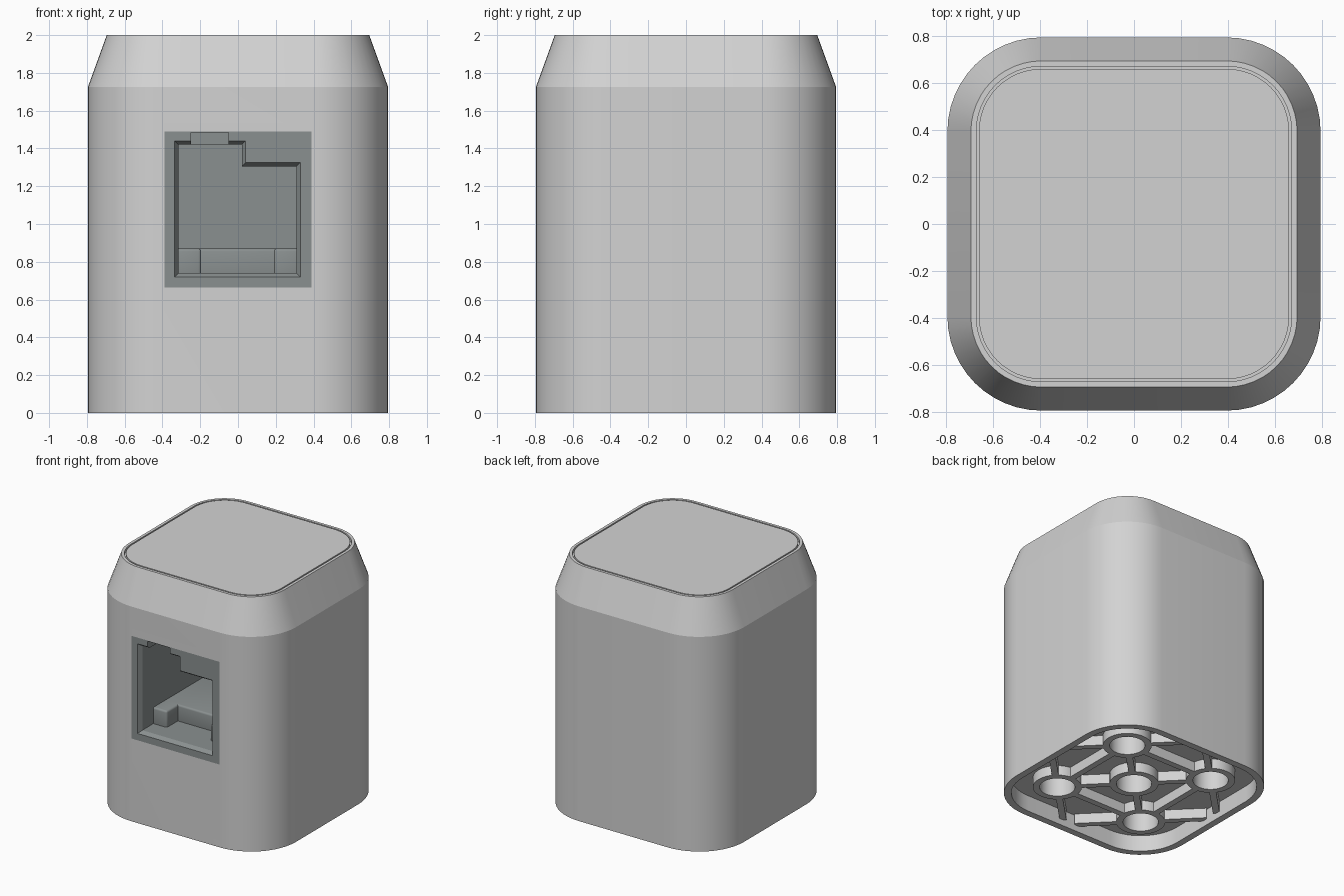
import bpy, bmesh, math
from mathutils import Matrix, Vector

if "Cube" in bpy.data.objects:
    bpy.data.objects.remove(bpy.data.objects["Cube"])


def material(name, col):
    m = bpy.data.materials.new(name)
    m.diffuse_color = (*col, 1)
    m.use_nodes = True
    m.node_tree.nodes["Principled BSDF"].inputs["Base Color"].default_value = m.diffuse_color
    return m


SHELL = material("light grey plastic", (0.65, 0.65, 0.65))
PORT = material("dark grey plastic", (0.255, 0.28, 0.28))


def finish(bm, name, mat):
    bmesh.ops.recalc_face_normals(bm, faces=bm.faces[:])
    me = bpy.data.meshes.new(name)
    bm.to_mesh(me)
    bm.free()
    me.materials.append(mat)
    ob = bpy.data.objects.new(name, me)
    bpy.context.collection.objects.link(ob)
    return ob


def loft(loops, name, mat, closed=False):
    """Skin a list of equal-length point loops; cap the ends unless closed."""
    bm = bmesh.new()
    rings = [[bm.verts.new(p) for p in lp] for lp in loops]
    n = len(rings[0])
    pairs = list(zip(rings, rings[1:]))
    if closed:
        pairs.append((rings[-1], rings[0]))
    for a, b in pairs:
        for i in range(n):
            j = (i + 1) % n
            bm.faces.new((a[i], a[j], b[j], b[i]))
    if not closed:
        bm.faces.new(rings[0])
        bm.faces.new(rings[-1])
    return finish(bm, name, mat)


def box(lo, hi, name, mat):
    bm = bmesh.new()
    lo, hi = Vector(lo), Vector(hi)
    bmesh.ops.create_cube(bm, size=1, matrix=Matrix.Translation((lo + hi) / 2)
                          @ Matrix.Diagonal((*(hi - lo), 1)))
    return finish(bm, name, mat)


def circle(c, r, z, n=40):
    return [(c[0] + r * math.cos(2 * math.pi * i / n),
             c[1] + r * math.sin(2 * math.pi * i / n), z) for i in range(n)]


def rounded(r, z, c=0.395, n=12):
    """Rounded square whose corner centres sit at +-c."""
    pts = []
    for q, (sx, sy) in enumerate(((1, 1), (-1, 1), (-1, -1), (1, -1))):
        for i in range(n + 1):
            a = math.pi / 2 * (q + i / n)
            pts.append((sx * c + r * math.cos(a), sy * c + r * math.sin(a), z))
    return pts


def apply(ob, mod):
    bpy.context.view_layer.objects.active = ob
    bpy.ops.object.modifier_apply(modifier=mod.name)


def cut(ob, cutter):
    m = ob.modifiers.new("cut", 'BOOLEAN')
    m.operation, m.solver, m.object = 'DIFFERENCE', 'EXACT', cutter
    apply(ob, m)
    bpy.data.objects.remove(cutter)


def smooth(ob, deg=15):
    bpy.ops.object.select_all(action='DESELECT')
    ob.select_set(True)
    bpy.context.view_layer.objects.active = ob
    bpy.ops.object.shade_smooth_by_angle(angle=math.radians(deg))


# Shell: recessed underside, straight sides, tapered shoulder, grooved lid
profile = [(0.345, 0.13), (0.345, 0), (0.4, 0), (0.4, 1.725), (0.3, 2.0),
           (0.277, 2.0), (0.277, 1.975), (0.266, 1.975), (0.266, 2.0)]
shell = loft([rounded(r, z) for r, z in profile], "shell", SHELL)

# Screw bosses under the base, one central and four at the corners
A = 0.4
corners = [(sx * A, sy * A) for sx in (-1, 1) for sy in (-1, 1)]
for c in [(0, 0)] + corners:
    cut(shell, loft([circle(c, 0.13, -0.05), circle(c, 0.13, 0.4)], "cutter", SHELL))
    boss = loft([circle(c, 0.18, 0.14), circle(c, 0.18, 0.05),
                 circle(c, 0.13, 0.05), circle(c, 0.13, 0.14)], "boss", SHELL, closed=True)
    smooth(boss)


# Ribs joining the bosses and running out to the rim
def rib(p, q, w=0.05):
    p, q = Vector((*p, 0)), Vector((*q, 0))
    d = q - p
    ob = box((0, -w / 2, 0.05), (d.length, w / 2, 0.14), "base_rib", SHELL)
    ob.data.transform(Matrix.Translation(p) @ Matrix.Rotation(math.atan2(d.y, d.x), 4, 'Z'))


k = 0.17 / math.sqrt(2)
for x, y in corners:
    sx, sy = math.copysign(1, x), math.copysign(1, y)
    rib((sx * k, sy * k), (sx * (A - k), sy * (A - k)))            # centre to corner
    rib((x + sx * k, y - sy * k), (x + sx * 0.345, y - sy * 0.345))  # corner to sides
    rib((x - sx * k, y + sy * k), (x - sx * 0.345, y + sy * 0.345))
for s in (-A, A):
    rib((s, -A + 0.17), (s, A - 0.17))
    rib((-A + 0.17, s), (A - 0.17, s))

# Socket opening in the front of the shell
F = -0.795
cut(shell, box((-0.39, F - 0.1, 0.665), (0.39, 0.35, 1.49), "cutter", SHELL))
smooth(shell)

# Socket block with a chamfered stepped cavity
socket = box((-0.39, F, 0.665), (0.39, 0.35, 1.49), "socket", PORT)
outline = [(-0.315, 0.74, -1, -1), (0.31, 0.74, 1, -1), (0.31, 1.305, 1, 1),
           (0.02, 1.305, 1, 1), (0.02, 1.42, 1, 1), (-0.315, 1.42, -1, 1)]
cavity = [[(x + o * sx, y, z + o * sz) for x, z, sx, sz in outline]
          for y, o in ((F - 0.01, 0.0267), (F + 0.03, 0), (0.25, 0))]
cut(socket, loft(cavity, "cutter", PORT))
cut(socket, box((-0.25, F - 0.05, 1.3), (-0.05, F + 0.3, 1.485), "cutter", PORT))

# Raised floor inside the socket, with a ledge on each side
for name, x0, x1, d in (("left_ledge", -0.33, -0.195, 0.17),
                        ("right_ledge", 0.19, 0.325, 0.17),
                        ("socket_floor", -0.33, 0.325, 0.31)):
    ob = box((x0, F + d, 0.7), (x1, 0.27, 0.87), name, PORT)
    m = ob.modifiers.new("round", 'BEVEL')
    m.width, m.segments = 0.015, 3
    apply(ob, m)
    smooth(ob, 35)
